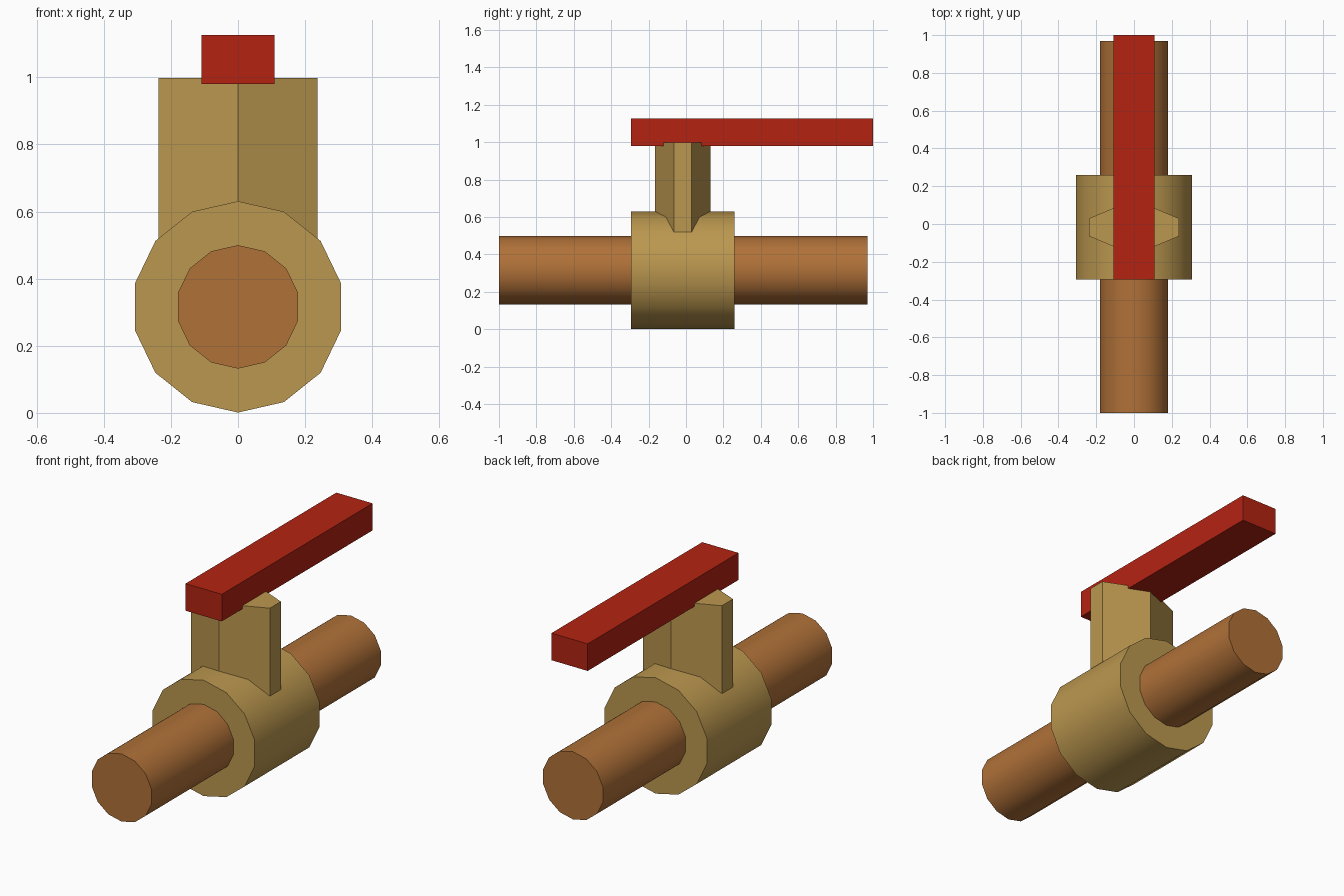
import bpy
import bmesh
from math import pi, sin, cos, radians

# Remove the default cube only
cube = bpy.data.objects.get("Cube")
if cube:
    bpy.data.objects.remove(cube, do_unlink=True)


def material(name, rgb):
    mat = bpy.data.materials.new(name)
    mat.use_nodes = True
    colour = (*rgb, 1.0)
    mat.diffuse_color = colour
    mat.node_tree.nodes["Principled BSDF"].inputs["Base Color"].default_value = colour
    return mat


copper = material("copper", (0.434, 0.165, 0.040))
brass = material("brass", (0.500, 0.312, 0.078))
red = material("red", (0.456, 0.017, 0.006))


def prism(name, outline, direction, mat):
    """Extrude a closed 3D outline along a direction into a capped solid."""
    bm = bmesh.new()
    base = bm.faces.new([bm.verts.new(p) for p in outline])
    grown = bmesh.ops.extrude_face_region(bm, geom=[base], use_keep_orig=True)
    top = [v for v in grown["geom"] if isinstance(v, bmesh.types.BMVert)]
    bmesh.ops.translate(bm, verts=top, vec=direction)
    bmesh.ops.recalc_face_normals(bm, faces=bm.faces)
    mesh = bpy.data.meshes.new(name)
    bm.to_mesh(mesh)
    bm.free()
    mesh.materials.append(mat)
    obj = bpy.data.objects.new(name, mesh)
    bpy.context.collection.objects.link(obj)
    bpy.ops.object.select_all(action="DESELECT")
    obj.select_set(True)
    bpy.context.view_layer.objects.active = obj
    bpy.ops.object.shade_smooth_by_angle(angle=radians(30))
    return obj


def tube(name, radius, back, front, mat, sides=14, axis_z=0.316):
    """Fourteen-sided bar lying along y, with a corner at the top."""
    ring = [(radius * sin(2 * pi * i / sides), front,
             axis_z + radius * cos(2 * pi * i / sides)) for i in range(sides)]
    return prism(name, ring, (0, back - front, 0), mat)


# Pipe running through the valve body
tube("pipe", 0.184, 0.97, -1.0, copper)
tube("valve_body", 0.315, 0.26, -0.295, brass)

# Flattened six-sided stem rising from the body
mid, w, edge, tip = -0.0175, 0.237, 0.0475, 0.1475
stem = [(0, -tip), (w, -edge), (w, edge), (0, tip), (-w, edge), (-w, -edge)]
prism("stem", [(x, mid + y, 0.42) for x, y in stem], (0, 0, 0.578), brass)

# Lever handle resting on the stem
h = 0.109
lever = [(-h, -0.295, 0.98), (h, -0.295, 0.98), (h, 1.0, 0.98), (-h, 1.0, 0.98)]
prism("lever_handle", lever, (0, 0, 0.147), red)
